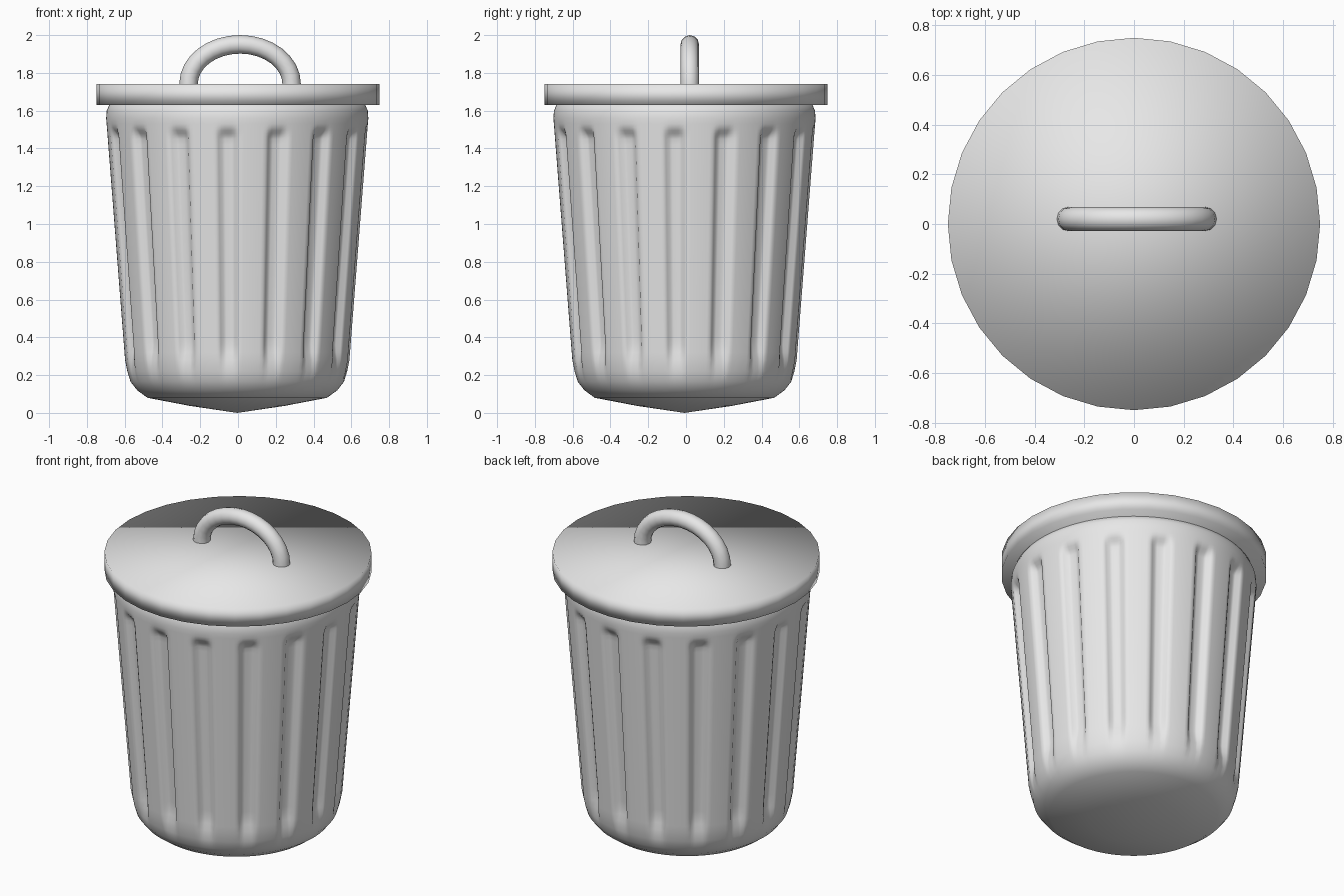
import bpy, bmesh, math
from mathutils import Vector

if "Cube" in bpy.data.objects:
    bpy.data.objects.remove(bpy.data.objects["Cube"])

grey = bpy.data.materials.new("grey_metal")
grey.diffuse_color = (0.8, 0.8, 0.8, 1)
grey.use_nodes = True
grey.node_tree.nodes["Principled BSDF"].inputs["Base Color"].default_value = grey.diffuse_color


def finish(bm, name):
    bmesh.ops.recalc_face_normals(bm, faces=bm.faces)
    for f in bm.faces:
        f.smooth = True
    me = bpy.data.meshes.new(name)
    bm.to_mesh(me)
    bm.free()
    me.materials.append(grey)
    ob = bpy.data.objects.new(name, me)
    bpy.context.collection.objects.link(ob)
    return ob


def skin(rings, name, poles=None):
    """Skin closed rings of points; close the ends with poles or n-gons."""
    bm = bmesh.new()
    vs = [[bm.verts.new(p) for p in r] for r in rings]
    n = len(vs[0])
    for a, b in zip(vs, vs[1:]):
        for i in range(n):
            j = (i + 1) % n
            bm.faces.new((a[i], a[j], b[j], b[i]))
    for k, r in enumerate((vs[0], vs[-1])):
        if poles:
            c = bm.verts.new(poles[k])
            for i in range(n):
                bm.faces.new((r[i], r[(i + 1) % n], c))
        else:
            bm.faces.new(r)
    return finish(bm, name)


def smooth(a, b, x):
    t = min(1, max(0, (x - a) / (b - a)))
    return t * t * (3 - 2 * t)


# Fluted bin body: tapered profile with 16 pressed-in grooves
CX, CY, SEG, FLUTES, DEPTH = -0.004, -0.008, 256, 16, 0.035
profile = [(0.25, 0.037), (0.475, 0.08), (0.53, 0.12), (0.565, 0.165), (0.582, 0.22)]
zs = [0.28, 0.32, 0.36, 0.40, 0.7, 1.0, 1.3, 1.42, 1.45, 1.465, 1.48, 1.495, 1.51, 1.53, 1.56]
profile += [(0.594 + 0.1 * (z - 0.28) / 1.28, z) for z in zs]
profile += [(0.691, 1.60), (0.678, 1.63), (0.62, 1.66)]
rings = []
for r, z in profile:
    fade = smooth(0.18, 0.38, z) * (1 - smooth(1.45, 1.525, z))
    ring = []
    for i in range(SEG):
        t = 2 * math.pi * i / SEG
        step = 360 / FLUTES
        d = abs((math.degrees(t) + 4.3 + step / 2) % step - step / 2)
        rr = r - DEPTH * fade * (1 - smooth(2.2, 5.2, d))
        ring.append((CX + rr * math.cos(t), CY + rr * math.sin(t), z))
    rings.append(ring)
skin(rings, "bin_body", [(CX, CY, 0), (CX, CY, 1.68)])

# Lid: plain 32-sided disc
skin([[(0.75 * math.cos(2 * math.pi * i / 32), 0.75 * math.sin(2 * math.pi * i / 32), z)
       for i in range(32)] for z in (1.63, 1.74)], "lid")

# Arched lid handle: round tube swept along a half ellipse
HX, HY, A, B, TUBE = 0.011, 0.02, 0.273, 0.21, 0.049
rings = []
steps = 16
for k in range(-1, steps + 2):
    t = math.pi * min(steps, max(0, k)) / steps
    drop = 0.05 if k in (-1, steps + 1) else 0
    c = Vector((HX - A * math.cos(t), HY, 1.741 + B * math.sin(t) - drop))
    tangent = Vector((A * math.sin(t), 0, B * math.cos(t))).normalized()
    side = Vector((0, 1, 0))
    up = tangent.cross(side)
    rings.append([c + TUBE * (math.cos(a) * up + math.sin(a) * side)
                  for a in (2 * math.pi * i / 12 for i in range(12))])
skin(rings, "lid_handle")
